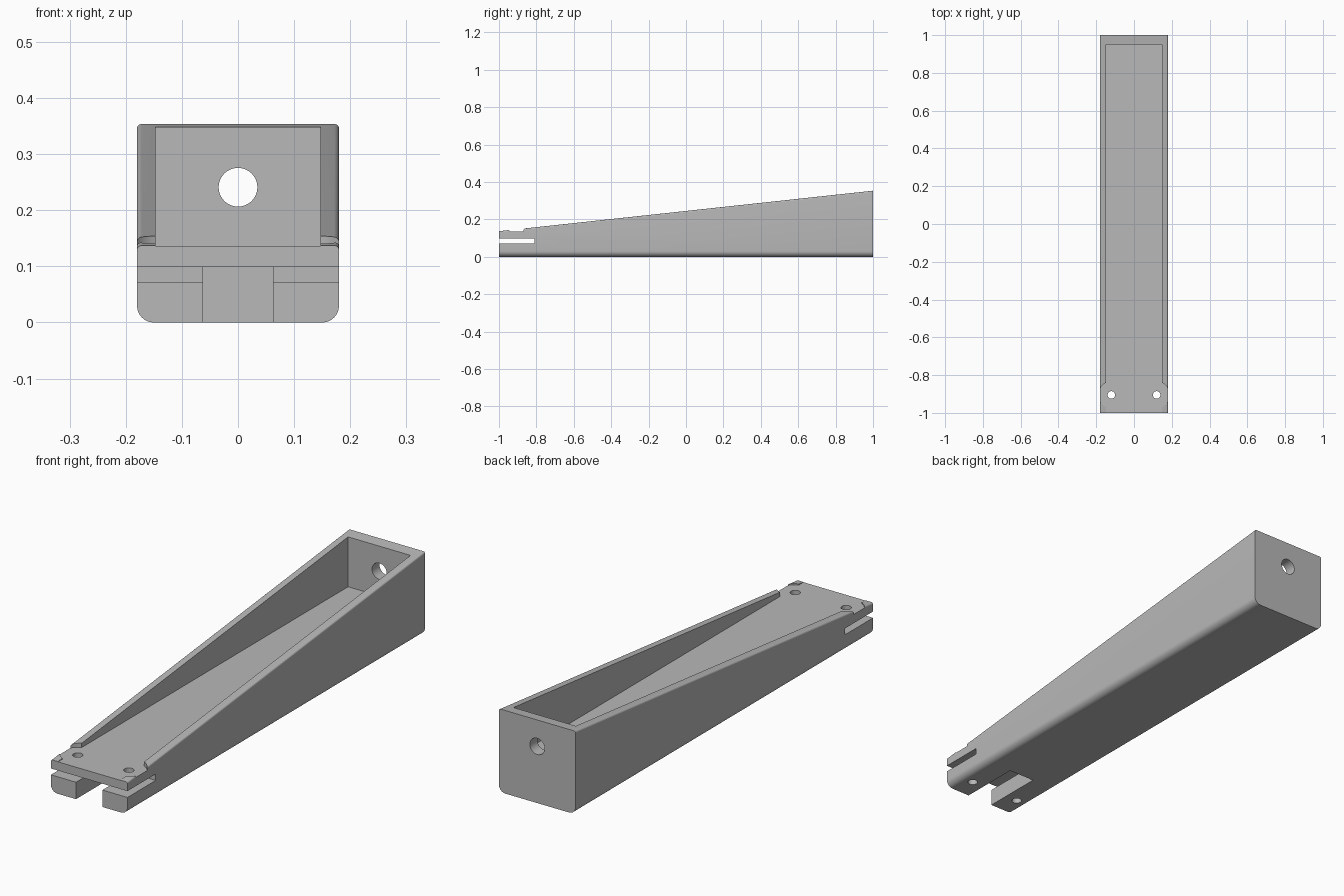
import bpy, bmesh
from math import sin, cos, pi, radians
from mathutils import Matrix

if "Cube" in bpy.data.objects:
    bpy.data.objects.remove(bpy.data.objects["Cube"])

grey = bpy.data.materials.new("plain grey")
grey.use_nodes = True
colour = (0.48, 0.48, 0.48, 1)
grey.diffuse_color = colour
grey.node_tree.nodes["Principled BSDF"].inputs["Base Color"].default_value = colour

HALF_W, FLOOR = 0.18, 0.136
FRONT_H, BACK_H = 0.137, 0.3535


def make_object(name, bm):
    bmesh.ops.recalc_face_normals(bm, faces=bm.faces)
    mesh = bpy.data.meshes.new(name)
    bm.to_mesh(mesh)
    bm.free()
    mesh.materials.append(grey)
    ob = bpy.data.objects.new(name, mesh)
    bpy.context.collection.objects.link(ob)
    return ob


def section(height):
    """Rounded rectangle: large radius below, small radius above."""
    points = []
    for sx, top, start in ((1, 0, -pi / 2), (1, 1, 0), (-1, 1, pi / 2), (-1, 0, pi)):
        r = 0.008 if top else 0.03
        cx, cz = sx * (HALF_W - r), height - r if top else r
        for i in range(9):
            a = start + i * pi / 16
            points.append((cx + r * cos(a), cz + r * sin(a)))
    return points


def box(name, x, y, z):
    bm = bmesh.new()
    bmesh.ops.create_cube(bm, size=1)
    for v in bm.verts:
        for i, (lo, hi) in enumerate((x, y, z)):
            v.co[i] = hi if v.co[i] > 0 else lo
    return make_object(name, bm)


def cylinder(name, centre, radius, depth, along_y=False):
    bm = bmesh.new()
    turn = Matrix.Rotation(pi / 2 if along_y else 0, 4, 'X')
    bmesh.ops.create_cone(bm, cap_ends=True, segments=48, radius1=radius, radius2=radius,
                          depth=depth, matrix=Matrix.Translation(centre) @ turn)
    return make_object(name, bm)


def cut(target, cutter):
    mod = target.modifiers.new("cut", 'BOOLEAN')
    mod.operation, mod.solver, mod.object = 'DIFFERENCE', 'EXACT', cutter
    bpy.context.view_layer.objects.active = target
    bpy.ops.object.modifier_apply(modifier=mod.name)
    bpy.data.objects.remove(cutter)


# Wedge-shaped body lofted from the low front to the tall back
bm = bmesh.new()
front = [bm.verts.new((x, -1, z)) for x, z in section(FRONT_H)]
back = [bm.verts.new((x, 1, z)) for x, z in section(BACK_H)]
for i in range(len(front)):
    j = (i + 1) % len(front)
    bm.faces.new((front[i], front[j], back[j], back[i]))
bm.faces.new(front)
bm.faces.new(back)
body = make_object("wedge_tray", bm)

# Open cavity, horizontal slot and the notch between the two feet
cut(body, box("cavity", (-0.147, 0.147), (-1.1, 0.95), (FLOOR, 0.6)))
cut(body, box("slot", (-0.3, 0.3), (-1.1, -0.81), (0.072, 0.099)))
cut(body, box("notch", (-0.062, 0.062), (-1.1, -0.73), (-0.1, 0.099)))

# Screw holes with round clearances cut into the walls
for side in (-1, 1):
    cut(body, cylinder("clearance", (side * 0.12, -0.905, FLOOR + 0.2), 0.07, 0.4))
    cut(body, cylinder("screw_hole", (side * 0.12, -0.905, 0.1), 0.02, 0.6))

# Round hole through the back wall
cut(body, cylinder("cable_hole", (0, 1, 0.241), 0.0345, 0.4, along_y=True))

bpy.ops.object.select_all(action='DESELECT')
body.select_set(True)
bpy.context.view_layer.objects.active = body
bpy.ops.object.shade_smooth_by_angle(angle=radians(30))
